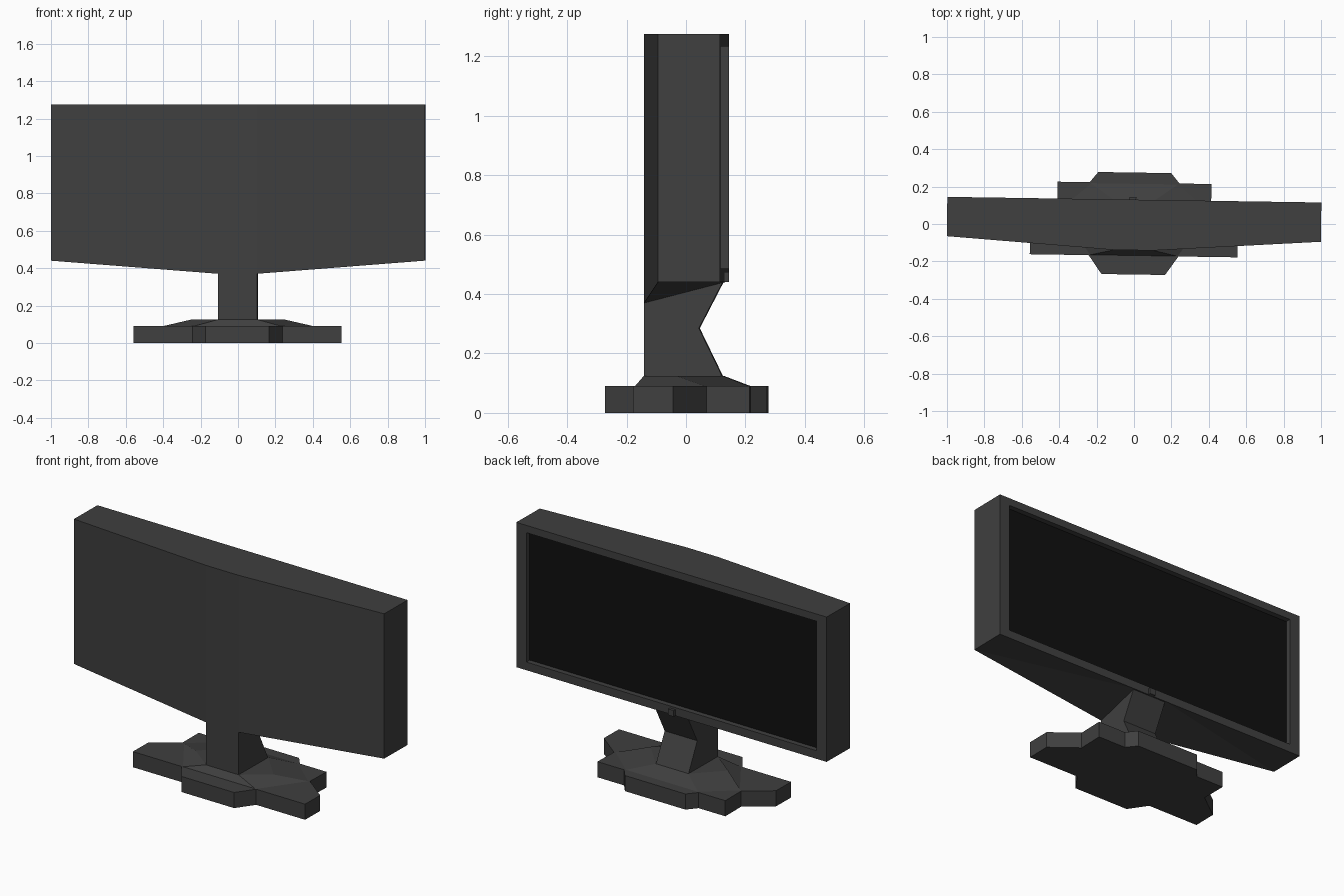
import bpy, bmesh, math

old = bpy.data.objects.get("Cube")
if old:
    bpy.data.objects.remove(old, do_unlink=True)

TURN = math.radians(-0.86)  # the whole model sits slightly twisted


def make_material(name, value):
    mat = bpy.data.materials.new(name)
    mat.use_nodes = True
    color = (value, value, value, 1)
    mat.diffuse_color = color
    mat.node_tree.nodes["Principled BSDF"].inputs["Base Color"].default_value = color
    return mat


grey = make_material("dark grey plastic", 0.05)
black = make_material("black screen", 0.005)


def finish(name, bm, *mats):
    bmesh.ops.recalc_face_normals(bm, faces=bm.faces[:])
    mesh = bpy.data.meshes.new(name)
    bm.to_mesh(mesh)
    bm.free()
    for mat in mats:
        mesh.materials.append(mat)
    obj = bpy.data.objects.new(name, mesh)
    obj.rotation_euler.z = TURN
    bpy.context.collection.objects.link(obj)
    return obj


def ring(bm, points):
    return [bm.verts.new(p) for p in points]


def bridge(bm, a, b):
    n = len(a)
    return [bm.faces.new((a[i], a[(i + 1) % n], b[(i + 1) % n], b[i])) for i in range(n)]


def loft(name, lower, upper):
    """Closed solid between two matching outlines."""
    bm = bmesh.new()
    a, b = ring(bm, lower), ring(bm, upper)
    bridge(bm, a, b)
    bm.faces.new(a)
    bm.faces.new(b)
    return finish(name, bm, grey)


def mirrored(half, z):
    """Outline from its +x half, listed front to back."""
    return [(x, y, z) for x, y in half] + [(-x, y, z) for x, y in reversed(half)]


# Stand foot: notched slab with a shallow raised top
foot = [(0.17, -0.27), (0.24, -0.17), (0.555, -0.17), (0.555, -0.035),
        (0.41, 0.075), (0.412, 0.22), (0.24, 0.22), (0.195, 0.275)]
loft("foot_slab", mirrored(foot, 0), mirrored(foot, 0.09))
loft("foot_rise", mirrored([(0.24, -0.17), (0.41, 0.075), (0.24, 0.22)], 0.088),
     mirrored([(0.105, -0.14), (0.25, -0.03), (0.105, 0.125)], 0.125))

# Neck: pinched side profile
neck = [(-0.14, 0.12), (-0.14, 0.37), (0.125, 0.44), (0.045, 0.285), (0.125, 0.12)]
loft("neck", [(-0.105, y, z) for y, z in neck], [(0.105, y, z) for y, z in neck])

# Housing: bowed front, drooping underside, recessed screen in the rear
TOP, LOW, DROOP, BACK, MID = 1.275, 0.44, 0.37, 0.13, 0.105
bm = bmesh.new()
plan = [(-1, -0.08), (-MID, -0.14), (MID, -0.14), (1, -0.08)]
front_top = ring(bm, [(x, y, TOP) for x, y in plan])
front_low = ring(bm, [(x, y, DROOP if abs(x) < 1 else LOW) for x, y in plan])
back_low = ring(bm, [(x, BACK, LOW) for x, y in plan])
back_top = ring(bm, [(x, BACK, TOP) for x in (-1, 1)])
for i in range(3):
    bm.faces.new((front_top[i], front_top[i + 1], front_low[i + 1], front_low[i]))
    low = bm.faces.new((front_low[i], front_low[i + 1], back_low[i + 1], back_low[i]))
    bmesh.ops.triangulate(bm, faces=[low])
for i, j in ((0, 0), (3, 1)):
    bm.faces.new((front_top[i], front_low[i], back_low[i], back_top[j]))
bm.faces.new(front_top + back_top[::-1])


def opening(y):
    x, lo, hi = 0.935, LOW + 0.047, TOP - 0.042
    return ring(bm, [(-x, y, lo), (x, y, lo), (x, y, hi), (-x, y, hi)])


rim, glass = opening(BACK), opening(BACK - 0.03)
bm.faces.new(back_low + [rim[1], rim[0]])
bm.faces.new((back_low[3], back_top[1], rim[2], rim[1]))
bm.faces.new((back_top[1], back_top[0], rim[3], rim[2]))
bm.faces.new((back_top[0], back_low[0], rim[0], rim[3]))
bridge(bm, rim, glass)
bm.faces.new(glass).material_index = 1
finish("housing", bm, grey, black)

# Power button under the screen
button = [(-0.025, 0.12), (0.01, 0.12), (0.01, 0.145), (-0.025, 0.145)]
loft("power_button", [(x, y, LOW) for x, y in button], [(x, y, 0.475) for x, y in button])
